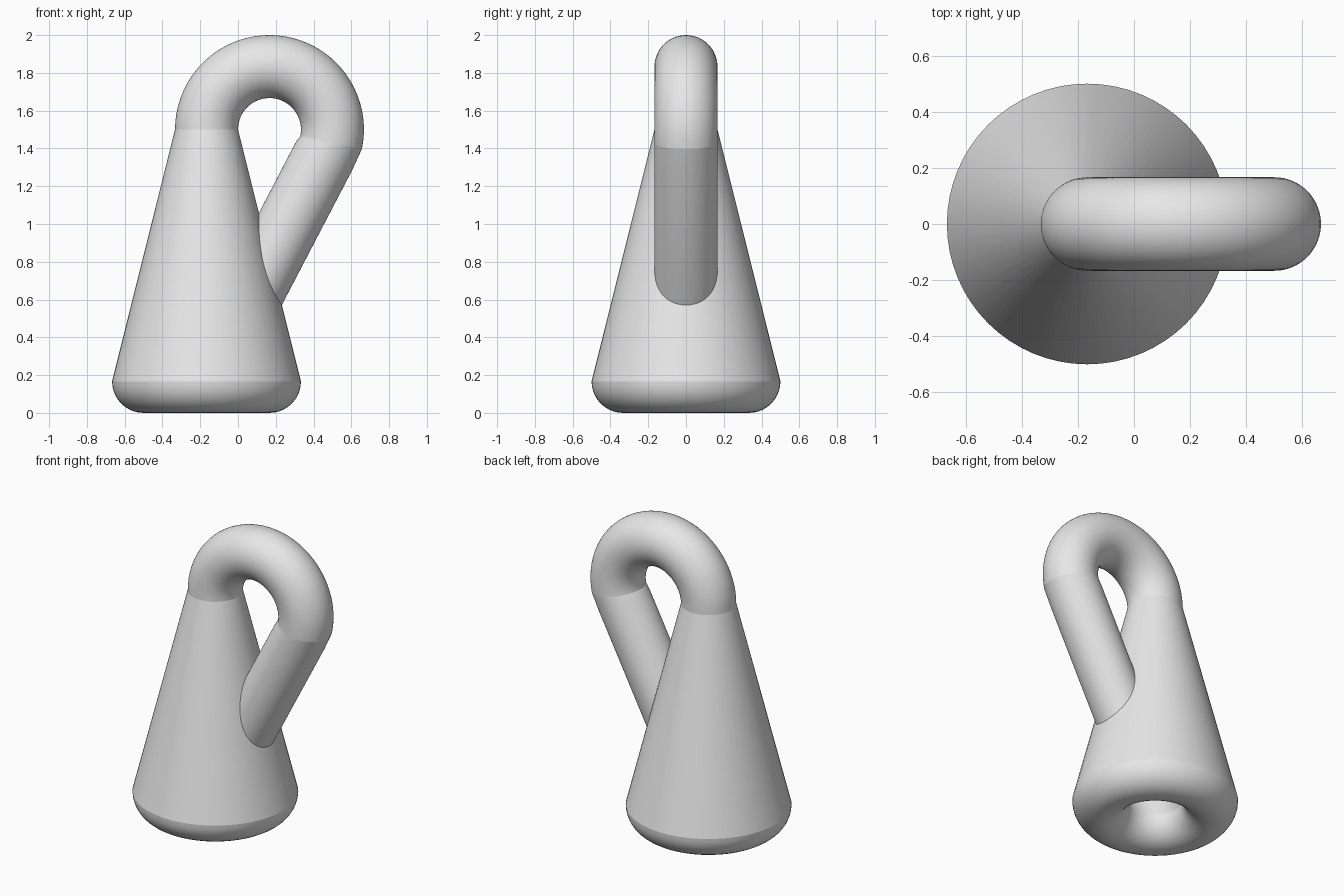
import bpy, bmesh
from math import sin, cos, pi, radians
from mathutils import Vector

if "Cube" in bpy.data.objects:
    bpy.data.objects.remove(bpy.data.objects["Cube"])

R = 1 / 6            # tube radius
AXIS_X = -R          # axis of the conical body
BEND = Vector((R, 0, 1.5))
SEGMENTS = 64

grey = bpy.data.materials.new("plain_grey")
grey.use_nodes = True
grey.diffuse_color = (0.8, 0.8, 0.8, 1)
grey.node_tree.nodes["Principled BSDF"].inputs["Base Color"].default_value = grey.diffuse_color


def ring(center, u, radius):
    """Circle around center, spanned by direction u and the y axis."""
    v = Vector((0, 1, 0))
    angles = [2 * pi * i / SEGMENTS for i in range(SEGMENTS)]
    return [center + radius * (u * cos(a) + v * sin(a)) for a in angles]


def skin(name, rings):
    """Open smooth surface through a list of rings."""
    bm = bmesh.new()
    loops = [[bm.verts.new(p) for p in r] for r in rings]
    for a, b in zip(loops, loops[1:]):
        for i in range(SEGMENTS):
            j = (i + 1) % SEGMENTS
            bm.faces.new((a[i], a[j], b[j], b[i]))
    mesh = bpy.data.meshes.new(name)
    bm.to_mesh(mesh)
    bm.free()
    obj = bpy.data.objects.new(name, mesh)
    bpy.context.collection.objects.link(obj)
    mesh.materials.append(grey)
    bpy.ops.object.select_all(action="DESELECT")
    obj.select_set(True)
    bpy.context.view_layer.objects.active = obj
    bpy.ops.object.shade_smooth_by_angle(angle=radians(40))


def level_ring(radius, z):
    return ring(Vector((AXIS_X, 0, z)), Vector((1, 0, 0)), radius)


def bend_ring(angle):
    u = Vector((cos(angle), 0, sin(angle)))
    return ring(BEND + u * 2 * R, u, R)


# Conical body
skin("conical_body", [level_ring(3 * R, R), level_ring(R, 1.5)])

# Rounded base, rolling under and up into the opening
steps = [pi + pi * i / 20 for i in range(21)]
skin("rounded_base", [level_ring(2 * R + R * cos(a), R + R * sin(a)) for a in steps])

# Bent neck, slightly more than a half turn
end = radians(-12)
turns = 40
skin("bent_neck", [bend_ring(pi + (end - pi) * i / turns) for i in range(turns + 1)][::-1])

# Slanted tube from the neck through the body wall down to the opening
low = Vector((AXIS_X, 0, R))
high = BEND + Vector((cos(end), 0, sin(end))) * 2 * R
d = (high - low).normalized()
across = Vector((d.z, 0, -d.x))
skin("slanted_tube", [
    level_ring(R, R),
    ring(low + d * 0.15, across, R),
    ring(high - d * 0.08, across, R),
    bend_ring(end),
])
